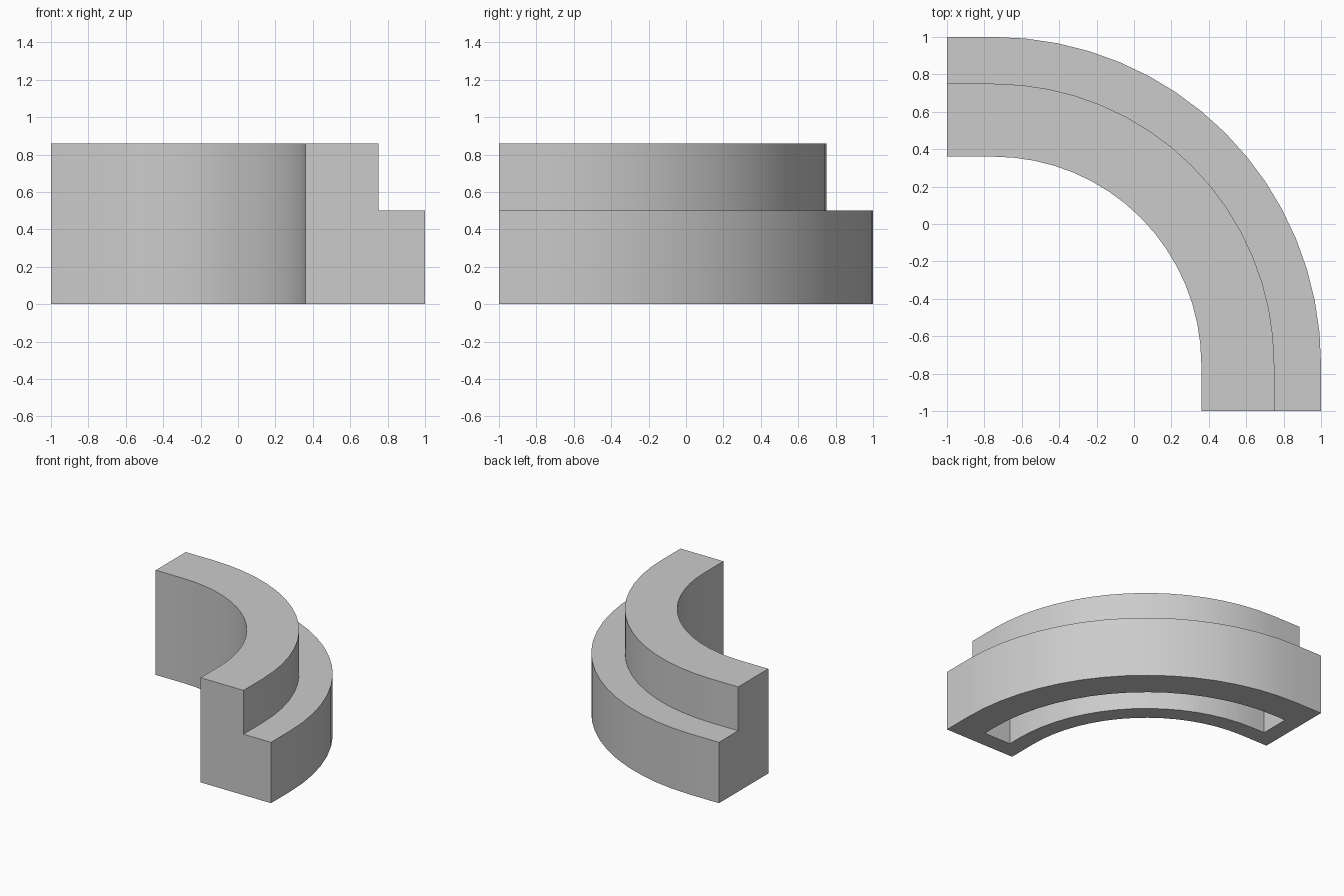
import bpy, bmesh, math

default = bpy.data.objects.get("Cube")
if default:
    bpy.data.objects.remove(default, do_unlink=True)

CENTRE = -0.75   # centre of the quarter turn, in x and y
STEPS = 16       # facets in the quarter turn

grey = bpy.data.materials.new("light grey")
grey.use_nodes = True
colour = (0.6, 0.6, 0.6, 1)
grey.diffuse_color = colour
grey.node_tree.nodes["Principled BSDF"].inputs["Base Color"].default_value = colour


def path(offset, end):
    """Straight lead-in, quarter arc, straight lead-out."""
    radius = offset - CENTRE
    points = [(offset, end)]
    for i in range(STEPS + 1):
        a = math.pi / 2 * i / STEPS
        points.append((CENTRE + radius * math.cos(a), CENTRE + radius * math.sin(a)))
    return points + [(end, offset)]


def sweep(name, profile, end):
    """Sweep a closed (offset, height) profile round the bend and cap it."""
    bm = bmesh.new()
    rails = [[bm.verts.new((x, y, z)) for x, y in path(o, end)] for o, z in profile]
    for i, rail in enumerate(rails):
        prev = rails[i - 1]
        for j in range(len(rail) - 1):
            bm.faces.new((prev[j], rail[j], rail[j + 1], prev[j + 1]))
    for k in (0, -1):
        bm.faces.new([rail[k] for rail in rails])
    bmesh.ops.recalc_face_normals(bm, faces=bm.faces)
    mesh = bpy.data.meshes.new(name)
    bm.to_mesh(mesh)
    bm.free()
    mesh.materials.append(grey)
    obj = bpy.data.objects.new(name, mesh)
    bpy.context.collection.objects.link(obj)
    return obj


# Stepped curved block
block = sweep("curved_stepped_block",
              [(0.36, 0), (1, 0), (1, 0.5), (0.75, 0.5), (0.75, 0.86), (0.36, 0.86)], -1)

# Hollow in the underside, closed at both ends
cutter = sweep("underside_cutter",
               [(0.5, -0.1), (0.745, -0.1), (0.745, 0.36), (0.5, 0.36)], -0.86)
cutter.hide_render = True

hollow = block.modifiers.new("underside hollow", 'BOOLEAN')
hollow.operation = 'DIFFERENCE'
hollow.solver = 'EXACT'
hollow.object = cutter

bpy.ops.object.select_all(action='DESELECT')
bpy.context.view_layer.objects.active = block
block.select_set(True)
bpy.ops.object.modifier_apply(modifier=hollow.name)
bpy.data.objects.remove(cutter, do_unlink=True)
bpy.ops.object.shade_smooth_by_angle(angle=math.radians(30))
